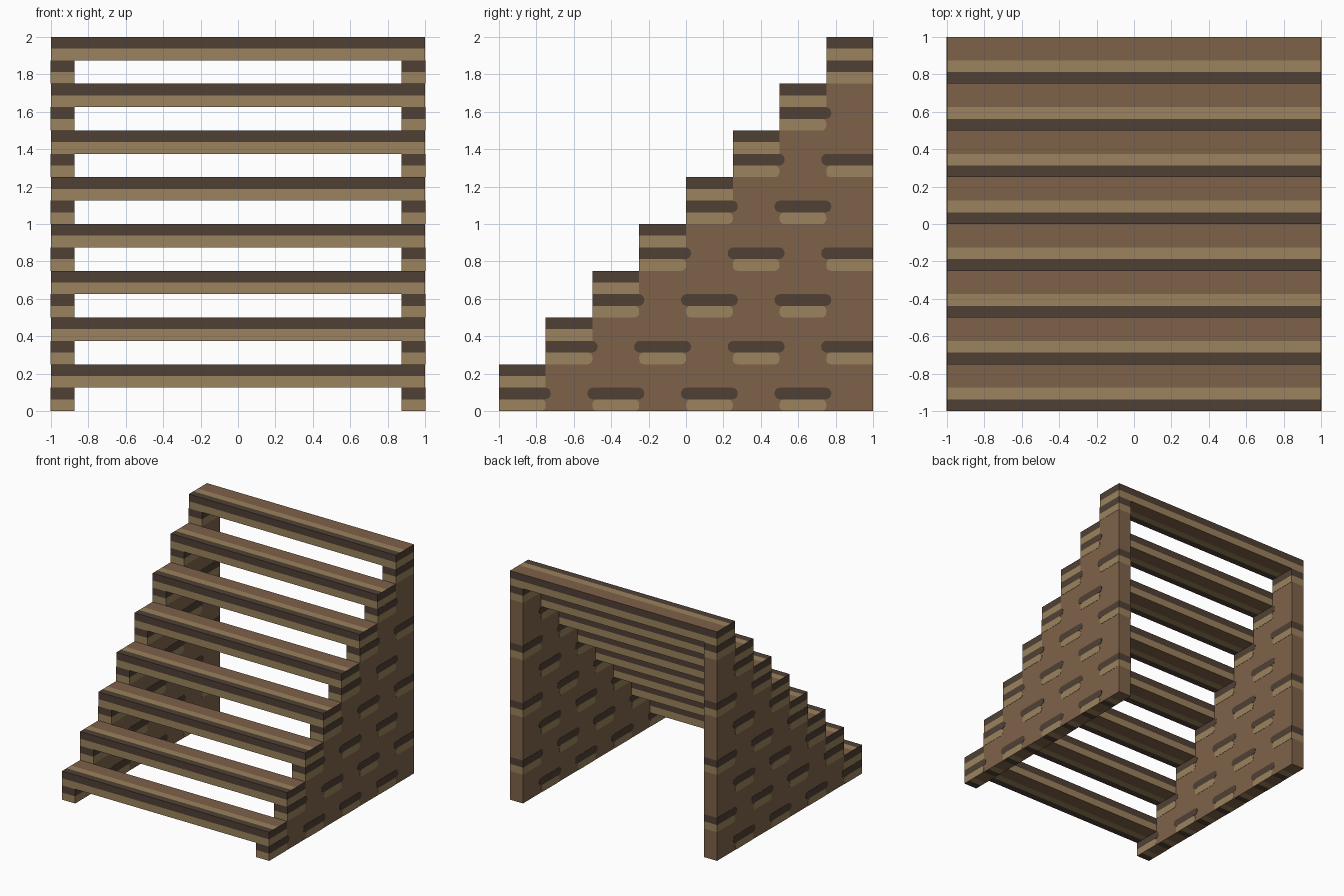
import bpy
import bmesh
import math
from mathutils import Matrix, Vector

STEPS = 8
STEP = 2 / STEPS          # rise and run of one step
HALF = STEP / 2           # tread and stringer thickness
BAND = STEP / 4           # width of one painted stripe
PLATE = 0.002             # inlay thickness
BROWN, TAN, DARK = range(3)

old = bpy.data.objects.get("Cube")
if old:
    bpy.data.objects.remove(old, do_unlink=True)


def linear(c):
    c /= 255
    return c / 12.92 if c <= 0.04045 else ((c + 0.055) / 1.055) ** 2.4


def make_material(name, rgb):
    mat = bpy.data.materials.new(name)
    colour = [linear(c) for c in rgb] + [1]
    mat.use_nodes = True
    mat.diffuse_color = colour
    mat.node_tree.nodes["Principled BSDF"].inputs["Base Color"].default_value = colour
    return mat


materials = [make_material("brown wood", (126, 98, 73)),
             make_material("tan wood", (155, 130, 93)),
             make_material("dark wood", (80, 65, 53))]


def make_object(name, bm, mirror=False):
    bmesh.ops.recalc_face_normals(bm, faces=bm.faces)
    mesh = bpy.data.meshes.new(name)
    bm.to_mesh(mesh)
    bm.free()
    for mat in materials:
        mesh.materials.append(mat)
    obj = bpy.data.objects.new(name, mesh)
    bpy.context.collection.objects.link(obj)
    if mirror:
        obj.modifiers.new("Mirror", 'MIRROR')
    return obj


def stripe(distance):
    """Colour across one step: dark edge, tan stripe, then plain brown."""
    d = distance % STEP
    return DARK if d < BAND else TAN if d < HALF else BROWN


# Treads: planks with a dark leading edge and a tan stripe behind it
for k in range(STEPS):
    y0, top = -1 + k * STEP, (k + 1) * STEP
    bm = bmesh.new()
    bmesh.ops.create_cube(bm, size=1, matrix=Matrix.Translation(
        (0, y0 + HALF, top - HALF / 2)) @ Matrix.Diagonal((2, STEP, HALF, 1)))
    for co, no in (((0, 0, top - BAND), (0, 0, 1)),
                   ((0, y0 + BAND, 0), (0, 1, 0)),
                   ((0, y0 + HALF, 0), (0, 1, 0))):
        bmesh.ops.bisect_plane(bm, geom=bm.verts[:] + bm.edges[:] + bm.faces[:],
                               plane_co=co, plane_no=no)
    bm.normal_update()
    for f in bm.faces:
        c = f.calc_center_median()
        flat = abs(f.normal.z) > 0.5
        f.material_index = stripe(c.y - y0) if flat else stripe(top - c.z)
    make_object(f"tread_{k + 1}", bm)

# Stringers: stepped side walls, trimmed from a grid and thickened
bm = bmesh.new()
cells = STEPS * 4
bmesh.ops.create_grid(bm, x_segments=cells, y_segments=cells, size=1,
                      matrix=Matrix.Translation((1, 0, 1)) @ Matrix.Rotation(math.pi / 2, 4, 'Y'))
above = []
for f in bm.faces:
    c = f.calc_center_median()
    if c.z > (math.floor((c.y + 1) / STEP) + 1) * STEP - HALF:
        above.append(f)
bmesh.ops.delete(bm, geom=above, context='FACES')
wall = bmesh.ops.extrude_face_region(bm, geom=bm.faces[:], use_keep_orig=True)
bmesh.ops.translate(bm, vec=(-HALF, 0, 0),
                    verts=[v for v in wall["geom"] if isinstance(v, bmesh.types.BMVert)])
bmesh.ops.recalc_face_normals(bm, faces=bm.faces)
for f in bm.faces:
    c, n = f.calc_center_median(), f.normal
    if abs(n.z) > 0.5:
        f.material_index = stripe(c.y + 1)
    elif abs(n.y) > 0.5:
        row = math.floor(c.z / STEP)
        if n.y < 0 or row % 2 == 1:
            f.material_index = stripe(HALF - c.z)
bmesh.ops.dissolve_limit(bm, angle_limit=0.01, verts=bm.verts[:], edges=bm.edges[:],
                         delimit={'MATERIAL'})
make_object("stringers", bm, mirror=True)


def inlay(bm, x, y0, y1, z0, z1, radius, round_front, round_back, material):
    """Thin plate on a wall, with rounded ends where asked."""
    points = []
    for quarter, (y, z) in enumerate(((y1, z1), (y0, z1), (y0, z0), (y1, z0))):
        if round_back if y == y1 else round_front:
            cy = y - radius if y == y1 else y + radius
            cz = z - radius if z == z1 else z + radius
            for i in range(5):
                a = (quarter + i / 4) * math.pi / 2
                points.append((cy + radius * math.cos(a), cz + radius * math.sin(a)))
        else:
            points.append((y, z))
    face = bm.faces.new([bm.verts.new((x, y, z)) for y, z in points])
    face.material_index = material
    solid = bmesh.ops.extrude_face_region(bm, geom=[face], use_keep_orig=True)
    verts = [v for v in solid["geom"] if isinstance(v, bmesh.types.BMVert)]
    bmesh.ops.translate(bm, vec=Vector((PLATE, 0, 0)), verts=verts)
    for f in {f for v in verts for f in v.link_faces}:
        f.material_index = material


# Inlays: staggered two-tone blocks on both faces of each stringer
bm = bmesh.new()
LIP = 0.027
for x in (1, 1 - HALF - PLATE):
    for row in range(STEPS):
        z = row * STEP
        for col in range(row, STEPS, 2):
            y0 = -1 + col * STEP
            y1 = y0 + STEP
            front, back = col > row, col < STEPS - 1
            inlay(bm, x, y0, y1, z, z + BAND, 0.025, front, back, TAN)
            inlay(bm, x, y0 - LIP * front, y1 + LIP * back, z + BAND, z + HALF,
                  BAND * 0.48, front, back, DARK)
make_object("stringer_inlays", bm, mirror=True)
